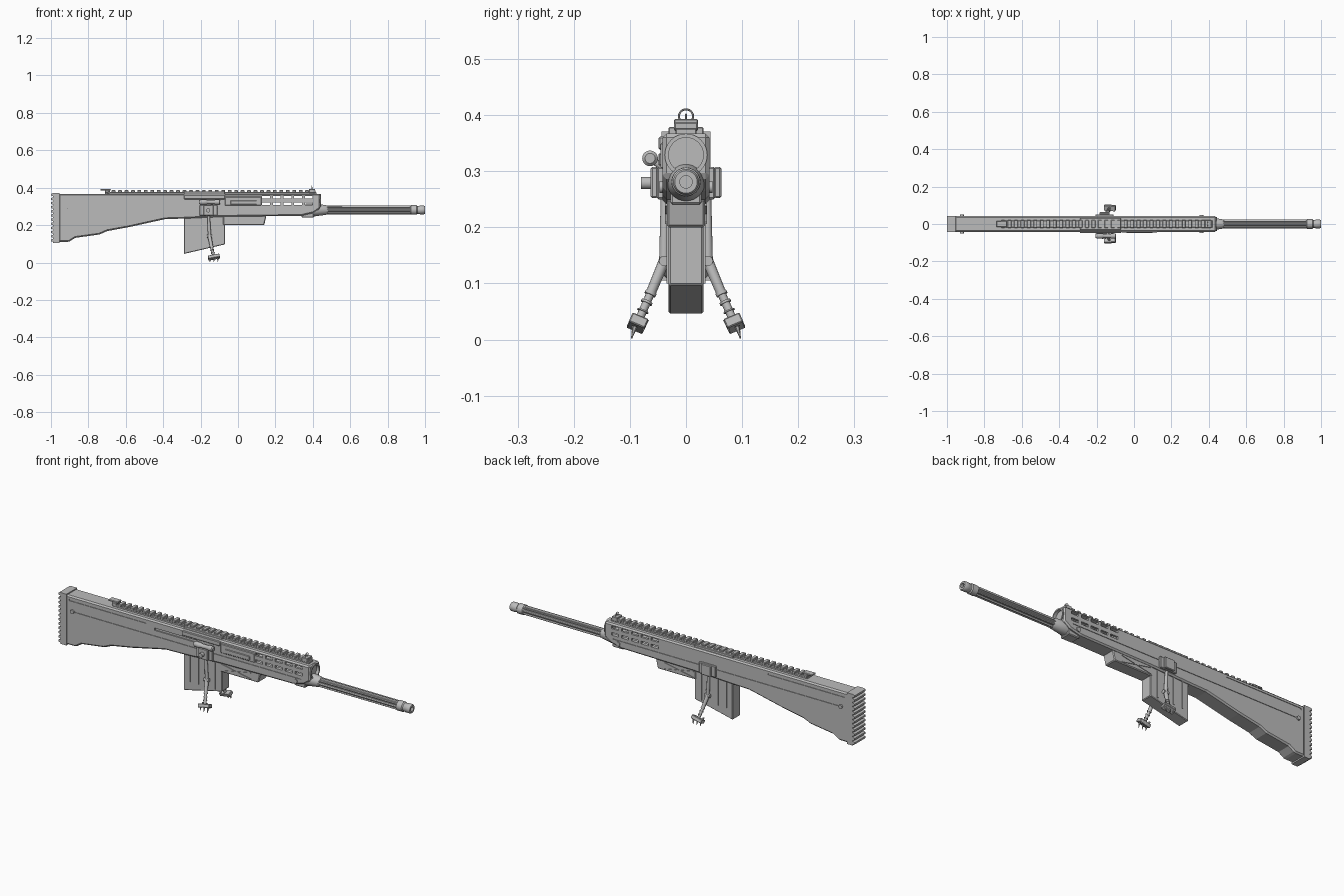
import bpy, bmesh, math
from mathutils import Vector, Matrix

cube = bpy.data.objects.get("Cube")
if cube:
    bpy.data.objects.remove(cube)

grey = bpy.data.materials.new("gunmetal grey")
grey.diffuse_color = (0.5, 0.5, 0.5, 1)
grey.use_nodes = True
grey.node_tree.nodes["Principled BSDF"].inputs["Base Color"].default_value = (0.5, 0.5, 0.5, 1)


def finish(name, bm, bevel=0, smooth=False):
    bmesh.ops.recalc_face_normals(bm, faces=bm.faces[:])
    mesh = bpy.data.meshes.new(name)
    bm.to_mesh(mesh)
    bm.free()
    mesh.materials.append(grey)
    ob = bpy.data.objects.new(name, mesh)
    bpy.context.collection.objects.link(ob)
    if bevel:
        mod = ob.modifiers.new("bevel", 'BEVEL')
        mod.width, mod.segments, mod.limit_method = bevel, 1, 'ANGLE'
    if smooth:
        bpy.ops.object.select_all(action='DESELECT')
        ob.select_set(True)
        bpy.context.view_layer.objects.active = ob
        bpy.ops.object.shade_smooth_by_angle(angle=math.radians(35))
    return ob


def add_box(bm, x, y, z, turn=None):
    """Box given by its (low, high) range on each axis."""
    mid = Vector([(a + b) / 2 for a, b in (x, y, z)])
    size = [b - a for a, b in (x, y, z)]
    mat = Matrix.Translation(mid) @ (turn or Matrix()) @ Matrix.Diagonal((*size, 1))
    bmesh.ops.create_cube(bm, size=1, matrix=mat)


def boxes(name, items, bevel=0):
    bm = bmesh.new()
    for item in items:
        add_box(bm, *item)
    return finish(name, bm, bevel)


def slab(name, outline, half, bevel=0):
    """Side outline in x and z, extruded across y."""
    bm = bmesh.new()
    face = bm.faces.new([bm.verts.new((x, -half, z)) for x, z in outline])
    new = bmesh.ops.extrude_face_region(bm, geom=[face])["geom"]
    bmesh.ops.translate(bm, vec=(0, 2 * half, 0),
                        verts=[v for v in new if isinstance(v, bmesh.types.BMVert)])
    return finish(name, bm, bevel)


def lathe(name, rings, z, n=32, y=0, flute=1):
    """Rings (x, radius) along the x axis, optionally with cut flutes."""
    bm = bmesh.new()
    loops = []
    for x, r in rings:
        loop = []
        for i in range(n):
            a, k = math.tau * i / n, r * (flute if i % 4 > 1 else 1)
            loop.append(bm.verts.new((x, y + k * math.cos(a), z + k * math.sin(a))))
        loops.append(loop)
    for p, q in zip(loops, loops[1:]):
        for i in range(n):
            j = (i + 1) % n
            bm.faces.new((p[i], p[j], q[j], q[i]))
    bm.faces.new(loops[0])
    bm.faces.new(loops[-1])
    return finish(name, bm, smooth=flute == 1)


def rod(name, a, b, r, r2=None, n=16):
    """Round bar between two points."""
    a, b = Vector(a), Vector(b)
    rot = (b - a).to_track_quat('Z', 'Y').to_matrix().to_4x4()
    bm = bmesh.new()
    bmesh.ops.create_cone(bm, cap_ends=True, segments=n, radius1=r, radius2=r2 or r,
                          depth=(b - a).length, matrix=Matrix.Translation((a + b) / 2) @ rot)
    return finish(name, bm, smooth=True)


def cut(ob, cutter):
    cutter.hide_render = True
    cutter.hide_set(True)
    mod = ob.modifiers.new("cut", 'BOOLEAN')
    mod.operation, mod.solver, mod.object = 'DIFFERENCE', 'EXACT', cutter


# Stock and receiver body
body = slab("stock_and_receiver", [
    (-0.96, 0.367), (0.44, 0.367), (0.44, 0.29), (0.405, 0.265), (0.34, 0.25),
    (-0.07, 0.245), (-0.29, 0.235), (-0.39, 0.232), (-0.58, 0.19), (-0.70, 0.168),
    (-0.74, 0.15), (-0.87, 0.132), (-0.905, 0.11), (-0.96, 0.11)], 0.042, 0.007)
cut(body, lathe("bore_cutter", [(0.09, 0.033), (0.46, 0.033)], 0.329))
slots = [((x - 0.021, x + 0.021), (-0.1, 0.1), (z - 0.007, z + 0.007))
         for x in [0.15 + 0.057 * i for i in range(5)] for z in (0.348, 0.314)]
for s in (-1, 1):
    side = tuple(sorted((s * 0.039, s * 0.06)))
    slots += [((-0.94, -0.50), side, (0.341, 0.349)),
              ((-0.92, 0.39), side, (0.288, 0.292))]
slots.append(((-0.45, -0.20), (-0.06, -0.036), (0.318, 0.33)))
cut(body, boxes("slot_cutter", slots))
lathe("handguard_ring", [(0.425, 0.034), (0.445, 0.038), (0.445, 0.031), (0.43, 0.031)], 0.329)

# Butt pad with serrated back
pad = [(-0.955, 0.105), (-0.955, 0.371), (-0.99, 0.371)]
teeth = 12
step = 0.266 / teeth
for i in range(teeth):
    z = 0.371 - i * step
    pad += [(-1, z - 0.004), (-1, z - step * 0.6), (-0.988, z - step * 0.75), (-0.988, z - step)]
slab("butt_pad", pad, 0.044)

# Top rail with cross slots
boxes("rail_base", [((-0.71, 0.42), (-0.019, 0.019), (0.36, 0.376)),
                    ((-0.29, -0.07), (-0.031, 0.031), (0.36, 0.379))], 0.002)
boxes("rail_teeth", [((x, x + 0.02), (-0.021, 0.021), (0.374, 0.387))
                     for x in [-0.71 + 0.0345 * i for i in range(33)]], 0.002)

# Rear and front sights
boxes("rear_sight", [((-0.735, -0.68), (-0.016, 0.016), (0.385, 0.393)),
                     ((-0.705, -0.685), (-0.02, 0.02), (0.366, 0.388))], 0.002)
boxes("front_sight_base", [((0.38, 0.412), (-0.021, 0.021), (0.372, 0.393)),
                           ((0.394, 0.398), (-0.0015, 0.0015), (0.39, 0.403))], 0.002)
bpy.ops.mesh.primitive_torus_add(location=(0.395, 0, 0.398), rotation=(0, math.pi / 2, 0),
                                 major_radius=0.0125, minor_radius=0.0018,
                                 major_segments=24, minor_segments=6)
ring = bpy.context.object
ring.name = "front_sight_ring"
ring.data.materials.append(grey)
bpy.ops.object.shade_smooth_by_angle()

# Barrel, collar and muzzle
lathe("barrel_collar", [(0.36, 0.034), (0.41, 0.034), (0.47, 0.026), (0.48, 0.021)], 0.281)
lathe("fluted_barrel", [(0.47, 0.024), (0.93, 0.0235)], 0.281, flute=0.78)
lathe("muzzle", [(0.92, 0.019), (0.925, 0.0255), (0.955, 0.0255), (0.96, 0.021), (0.968, 0.021),
                 (0.972, 0.023), (0.995, 0.023), (1.0, 0.02), (1.0, 0.011), (0.95, 0.011)], 0.281)
boxes("barrel_clamp", [((0.34, 0.405), (-0.028, 0.028), (0.24, 0.275))], 0.004)
for s in (-1, 1):
    rod("clamp_screw", (0.36, s * 0.036, 0.272), (0.36, s * 0.047, 0.272), 0.011)
    rod("stock_screw", (-0.92, s * 0.036, 0.29), (-0.92, s * 0.05, 0.29), 0.01)

# Fore grip box with raised cross lines
slab("fore_grip", [(-0.08, 0.2), (0.14, 0.2), (0.152, 0.25), (-0.08, 0.26)], 0.034, 0.004)
lines = []
for s in (-1, 1):
    for angle in (0.32, -0.32):
        lines.append(((-0.07, 0.10), (s * 0.034 - 0.003, s * 0.034 + 0.003),
                      (0.222, 0.226), Matrix.Rotation(angle * 0.6, 4, 'Y')))
boxes("fore_grip_lines", lines)

# Slanted magazine with ribs
slab("magazine", [(-0.29, 0.25), (-0.07, 0.25), (-0.07, 0.097), (-0.29, 0.046)], 0.031, 0.003)
boxes("magazine_ribs", [((x - 0.003, x + 0.003), (-0.0345, 0.0345), (0.1, 0.24))
                        for x in (-0.255, -0.205, -0.11)])

# Receiver side plates and ejection port
boxes("receiver_plate", [((-0.29, -0.07), (-0.049, 0), (0.338, 0.362)),
                         ((-0.07, 0.125), (-0.045, 0), (0.304, 0.352))], 0.003)
boxes("ejection_cover", [((-0.04, 0.10), (-0.049, -0.04), (0.31, 0.332))], 0.002)

# Bolt handle
rod("bolt_stem", (-0.14, -0.035, 0.302), (-0.14, -0.064, 0.323), 0.006)
lathe("bolt_grip", [(-0.205, 0.01), (-0.198, 0.014), (-0.17, 0.014), (-0.165, 0.011),
                    (-0.125, 0.011), (-0.12, 0.014), (-0.1, 0.014), (-0.095, 0.009)],
      0.323, 20, -0.064)

# Bipod on both sides
rod("mount_knob", (-0.16, -0.055, 0.279), (-0.16, -0.08, 0.279), 0.011)
for s in (-1, 1):
    boxes("bipod_mount", [((-0.205, -0.11), tuple(sorted((s * 0.03, s * 0.052))), (0.25, 0.308)),
                          ((-0.185, -0.13), tuple(sorted((s * 0.05, s * 0.063))), (0.252, 0.308))], 0.003)
    hip, knee = Vector((-0.158, s * 0.038, 0.26)), Vector((-0.152, s * 0.039, 0.14))
    mid, foot = Vector((-0.142, s * 0.062, 0.085)), Vector((-0.13, s * 0.086, 0.03))
    rod("upper_leg", hip, knee, 0.007, 0.009)
    rod("knee_pivot", knee - Vector((0.014, 0, 0)), knee + Vector((0.014, 0, 0)), 0.009)
    rod("lower_leg", knee, mid, 0.01, 0.009, 12)
    rod("leg_tube", mid, foot, 0.0075, 0.0075, 12)
    for t in (0, 0.3, 0.6):
        p = mid.lerp(foot, t)
        rod("leg_band", p, p.lerp(foot, 0.1), 0.0105, n=12)
    tilt = Matrix.Rotation(s * 0.4, 4, 'X') @ Matrix.Rotation(-0.2, 4, 'Y')
    boxes("foot", [((-0.16, -0.098), tuple(sorted((s * 0.071, s * 0.102))), (0.02, 0.038), tilt)], 0.002)
    for x in (-0.15, -0.129, -0.108):
        for y, z in ((0.077, 0.012), (0.097, 0.0)):
            rod("foot_spike", (x, s * (y - 0.006), z + 0.024), (x, s * y, z + 0.002), 0.005, 0.001, 6)
